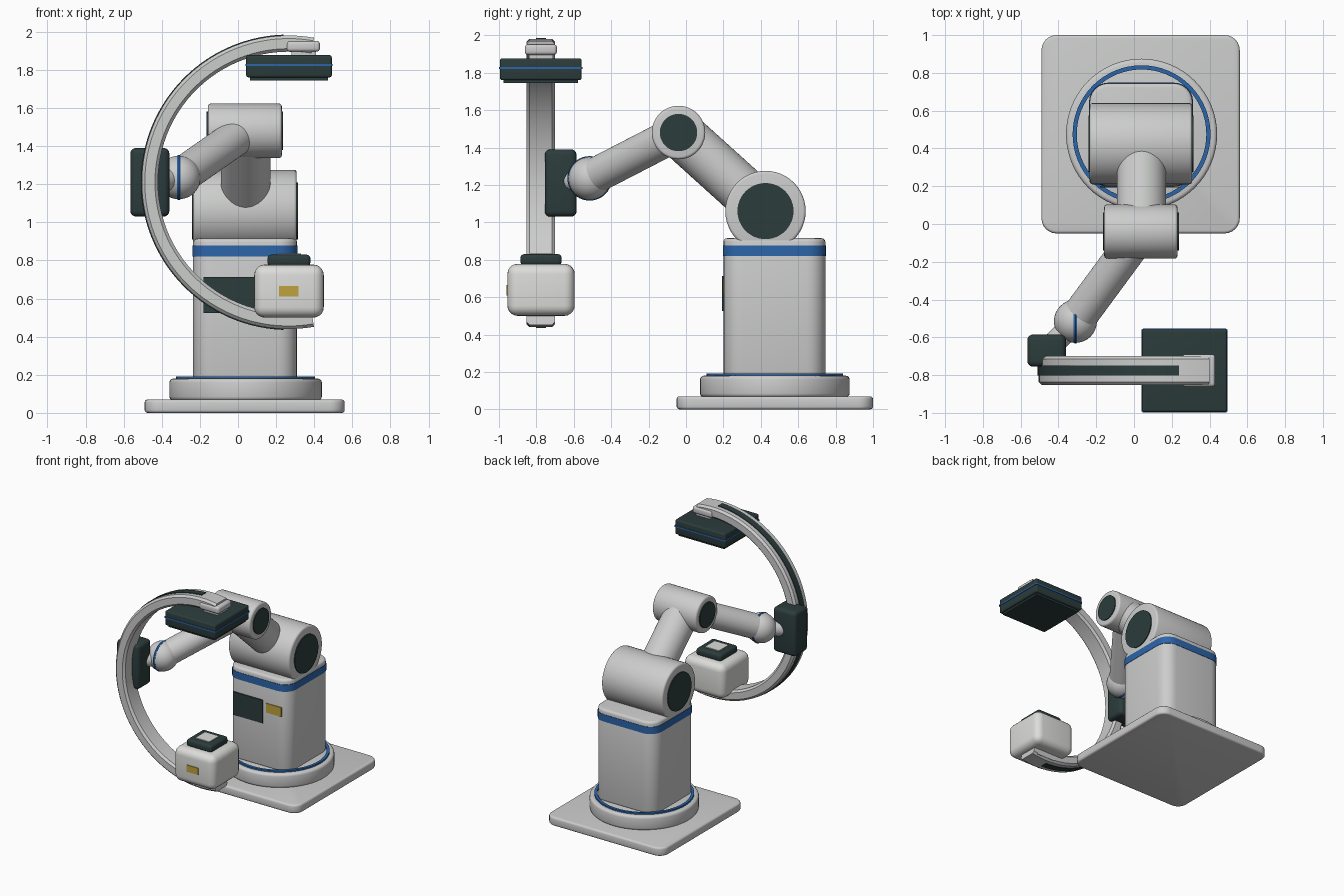
import bpy, bmesh, math
from mathutils import Vector

if "Cube" in bpy.data.objects:
    bpy.data.objects.remove(bpy.data.objects["Cube"])


def material(name, rgb):
    m = bpy.data.materials.new(name)
    m.diffuse_color = (*rgb, 1)
    m.use_nodes = True
    m.node_tree.nodes["Principled BSDF"].inputs["Base Color"].default_value = m.diffuse_color
    return m


GREY = material("light grey", (0.60, 0.61, 0.60))
PALE = material("pale grey", (0.72, 0.72, 0.70))
DARK = material("dark slate", (0.025, 0.045, 0.045))
BLUE = material("blue", (0.025, 0.13, 0.40))
YELLOW = material("amber", (0.52, 0.36, 0.05))


def finish(name, bm, mat):
    bmesh.ops.recalc_face_normals(bm, faces=bm.faces[:])
    me = bpy.data.meshes.new(name)
    bm.to_mesh(me)
    bm.free()
    me.materials.append(mat)
    me.shade_smooth()
    me.set_sharp_from_angle(angle=math.radians(35))
    ob = bpy.data.objects.new(name, me)
    bpy.context.collection.objects.link(ob)
    return ob


def bevel(bm, edges, r, seg):
    bmesh.ops.bevel(bm, geom=edges, offset=r, segments=seg,
                    profile=0.5, affect='EDGES', clamp_overlap=True)


def box(name, x, y, z, mat, corner=0.0, rim=0.0, seg=4):
    """Box from ranges, with rounded upright corners and rounded rims."""
    bm = bmesh.new()
    bmesh.ops.create_cube(bm, size=1)
    for v in bm.verts:
        v.co = [r[0] if c < 0 else r[1] for c, r in zip(v.co, (x, y, z))]
    if corner and corner == rim:
        bevel(bm, bm.edges[:], rim, seg)
        return finish(name, bm, mat)
    if corner:
        up = [e for e in bm.edges if abs(e.verts[0].co.z - e.verts[1].co.z) > 1e-5]
        bevel(bm, up, corner, 6)
    if rim:
        bm.normal_update()
        rims = [e for e in bm.edges
                if sum(abs(f.normal.z) > 0.9 for f in e.link_faces) == 1]
        bevel(bm, rims, rim, 3)
    return finish(name, bm, mat)


def rod(name, a, b, r, mat, rim=0.0, seg=48):
    """Cylinder between two points, with optional rounded rims."""
    a, b = Vector(a), Vector(b)
    bm = bmesh.new()
    bmesh.ops.create_cone(bm, cap_ends=True, segments=seg, radius1=r,
                          radius2=r, depth=(b - a).length)
    if rim:
        rims = [e for e in bm.edges if any(len(f.verts) > 4 for f in e.link_faces)]
        bevel(bm, rims, rim, 3)
    rot = (b - a).to_track_quat('Z', 'Y')
    for v in bm.verts:
        v.co = rot @ v.co + (a + b) / 2
    return finish(name, bm, mat)


def ring(name, centre, axis, profile, mat, seg=64):
    """Closed profile of (radius, height) points turned around an axis."""
    bm = bmesh.new()
    rot = Vector(axis).to_track_quat('Z', 'Y')
    loops = []
    for i in range(seg):
        t = 2 * math.pi * i / seg
        loops.append([bm.verts.new(Vector(centre) + rot @ Vector(
            (r * math.cos(t), r * math.sin(t), h))) for r, h in profile])
    n = len(profile)
    for i in range(seg):
        p, q = loops[i], loops[(i + 1) % seg]
        for k in range(n):
            bm.faces.new((p[k], p[(k + 1) % n], q[(k + 1) % n], q[k]))
    return finish(name, bm, mat)


def arc(name, r0, r1, y0, y1, a0, a1, c, mat, seg=56):
    """Chamfered bar swept along an arc around the gantry centre."""
    prof = [(r0, y0 + c), (r0 + c, y0), (r1 - c, y0), (r1, y0 + c),
            (r1, y1 - c), (r1 - c, y1), (r0 + c, y1), (r0, y1 - c)]
    bm = bmesh.new()
    loops = []
    for i in range(seg + 1):
        t = math.radians(a0 + (a1 - a0) * i / seg)
        loops.append([bm.verts.new((0.265 + r * math.cos(t), y,
                                    1.21 + r * math.sin(t))) for r, y in prof])
    for p, q in zip(loops, loops[1:]):
        for k in range(8):
            bm.faces.new((p[k], p[(k + 1) % 8], q[(k + 1) % 8], q[k]))
    bm.faces.new(loops[0])
    bm.faces.new(loops[-1])
    return finish(name, bm, mat)


# Floor plate and turntable
box("floor_plate", (-0.49, 0.56), (-0.05, 1.0), (0, 0.07), GREY, 0.08, 0.015)
rod("turntable", (0.04, 0.475, 0.065), (0.04, 0.475, 0.18), 0.40, GREY, 0.02, 64)
ring("turntable_ring", (0.04, 0.475, 0.18), (0, 0, 1),
     [(0.343, -0.01), (0.365, -0.01), (0.365, 0.012), (0.343, 0.012)], BLUE)

# Column with band, screen and label
box("column", (-0.235, 0.31), (0.20, 0.745), (0.17, 0.915), GREY, 0.10, 0.02)
box("column_band", (-0.238, 0.313), (0.197, 0.748), (0.82, 0.877), BLUE, 0.10)
box("column_screen", (-0.18, 0.085), (0.192, 0.201), (0.525, 0.712), DARK)
box("column_label", (0.115, 0.25), (0.194, 0.201), (0.62, 0.695), YELLOW)

# Shoulder and elbow joints with dark end caps
for name, y, z, r, cap, x0, x1 in (
        ("shoulder", 0.425, 1.06, 0.215, 0.15, -0.235, 0.308),
        ("elbow", -0.04, 1.48, 0.143, 0.10, -0.158, 0.23)):
    rod(name, (x0, y, z), (x1, y, z), r, GREY, 0.015)
    for side, x, d in (("left", x0, -0.007), ("right", x1, 0.007)):
        rod(f"{name}_cap_{side}", (x - d, y, z), (x + d, y, z), cap, DARK)

# Arm links
SHOULDER, ELBOW = (0.04, 0.425, 1.06), (0.04, -0.04, 1.48)
WRIST, MOUNT = (-0.31, -0.515, 1.235), (-0.46, -0.67, 1.21)
rod("upper_arm", SHOULDER, ELBOW, 0.13, GREY)
rod("forearm", ELBOW, WRIST, 0.095, GREY)

# Wrist ball, ring and mount
bm = bmesh.new()
bmesh.ops.create_uvsphere(bm, u_segments=32, v_segments=20, radius=0.114)
bmesh.ops.translate(bm, verts=bm.verts[:], vec=WRIST)
finish("wrist_ball", bm, GREY)
ring("wrist_ring", WRIST, (1, 0, 0),
     [(0.105, -0.009), (0.115, -0.009), (0.119, 0), (0.115, 0.009), (0.105, 0.009)],
     BLUE, 40)
rod("wrist_stub", WRIST, MOUNT, 0.06, GREY, seg=24)
box("gantry_mount", (-0.565, -0.36), (-0.755, -0.585), (1.03, 1.39), DARK, 0.03, 0.03)

# Curved gantry and its outer track
arc("gantry_arc", 0.685, 0.77, -0.853, -0.70, 80, 280, 0.016, GREY)
arc("gantry_track", 0.76, 0.775, -0.803, -0.748, 92, 268, 0.001, DARK)

# Detector head
box("detector_bracket", (0.255, 0.43), (-0.862, -0.69), (1.895, 1.952), GREY, 0.018, 0.018)
box("detector_neck", (0.28, 0.41), (-0.84, -0.71), (1.86, 1.90), GREY)
box("detector_panel", (0.043, 0.492), (-0.995, -0.558), (1.76, 1.877), DARK, 0.012, 0.022)
box("detector_face", (0.063, 0.472), (-0.975, -0.578), (1.745, 1.765), DARK)
box("detector_stripe", (0.039, 0.496), (-0.999, -0.554), (1.82, 1.831), BLUE, 0.012)

# Emitter head
box("emitter_body", (0.085, 0.45), (-0.955, -0.595), (0.50, 0.778), PALE, 0.055, 0.055, 5)
box("emitter_foot", (0.20, 0.36), (-0.85, -0.70), (0.455, 0.51), GREY)
box("emitter_collar", (0.155, 0.38), (-0.885, -0.665), (0.77, 0.83), DARK, 0.02, 0.02)
box("emitter_window", (0.205, 0.33), (-0.837, -0.713), (0.828, 0.836), PALE)
box("emitter_label", (0.215, 0.317), (-0.961, -0.953), (0.61, 0.665), YELLOW)
